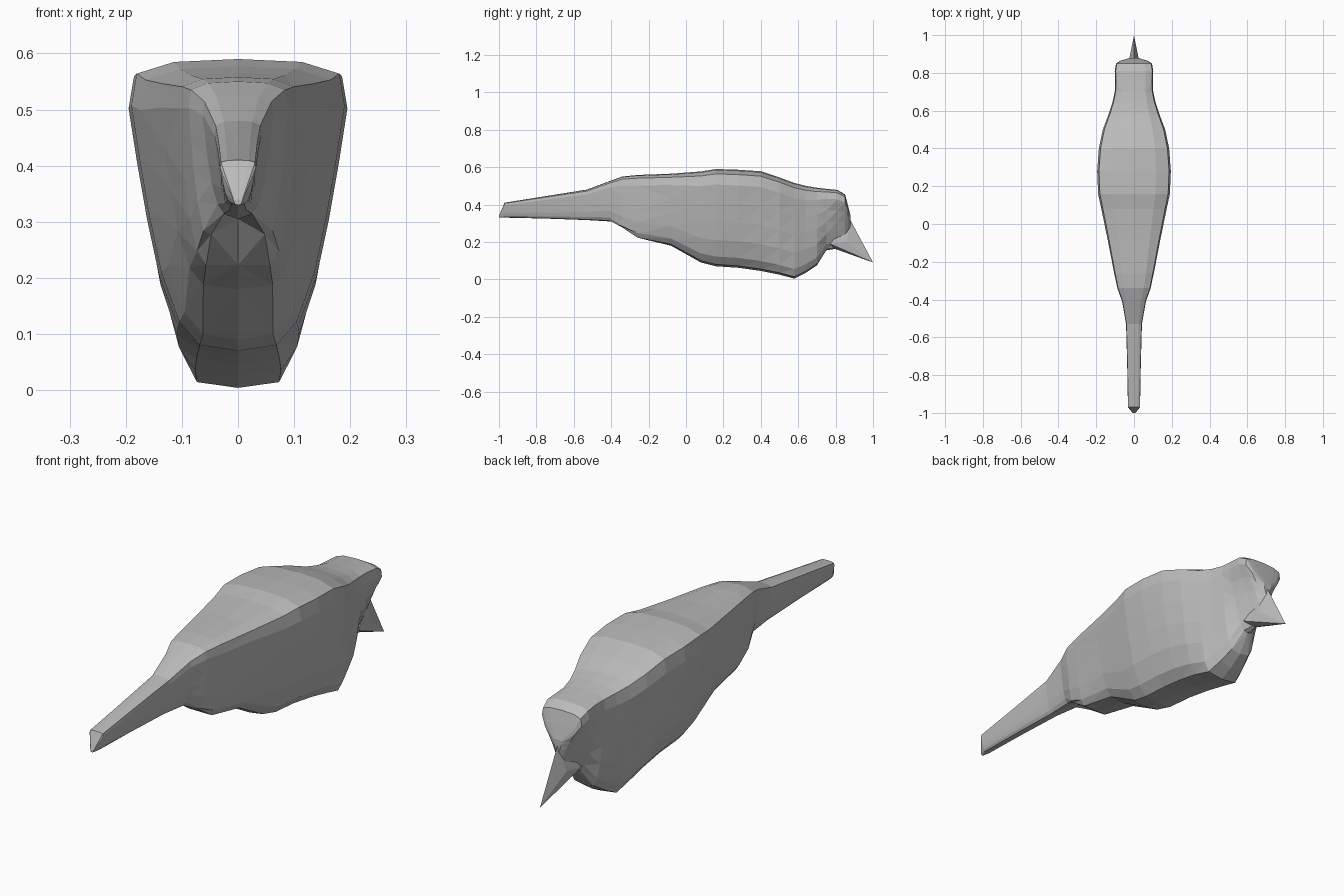
import bpy
import bmesh

default_cube = bpy.data.objects.get("Cube")
if default_cube:
    bpy.data.objects.remove(default_cube, do_unlink=True)


# One plain grey for the whole bird
grey = bpy.data.materials.new("plain grey")
grey.use_nodes = True
grey.diffuse_color = (0.5, 0.5, 0.5, 1)
grey.node_tree.nodes["Principled BSDF"].inputs["Base Color"].default_value = grey.diffuse_color


def finish(bm, name):
    """Turn a bmesh into a flat-shaded object."""
    bmesh.ops.recalc_face_normals(bm, faces=bm.faces[:])
    mesh = bpy.data.meshes.new(name)
    bm.to_mesh(mesh)
    bm.free()
    mesh.materials.append(grey)
    obj = bpy.data.objects.new(name, mesh)
    bpy.context.collection.objects.link(obj)
    return obj


# Half cross-section from keel to spine: share of width, share of height
HALF = [(0, 0), (.36, .02), (.55, .1), (.72, .27), (.83, .46), (.92, .65),
        (1, .84), (.95, .95), (.6, .99), (0, 1)]
SHOULDER = 6

# Stations: y, top, bottom, half width, pinch of the lower half, keel notch
STATIONS = [
    (-1, .34, .33, .008, 1, 0),
    (-.97, .41, .33, .032, 1, 0),
    (-.75, .445, .325, .036, 1, 0),
    (-.53, .48, .317, .042, 1, 0),
    (-.41, .525, .31, .063, .9, 0),
    (-.34, .55, .255, .088, .6, .05),
    (-.26, .558, .213, .105, .6, .01),
    (-.08, .565, .18, .14, .8, 0),
    (.08, .577, .09, .173, 1, 0),
    (.16, .59, .07, .19, 1, 0),
    (.28, .586, .062, .195, 1, 0),
    (.4, .578, .045, .186, .9, 0),
    (.5, .545, .025, .165, .75, 0),
    (.58, .515, .004, .135, .6, 0),
    (.64, .5, .035, .115, .65, 0),
    (.7, .49, .075, .102, .8, 0),
    (.75, .484, .155, .1, 1.6, 0),
    (.81, .478, .165, .102, 3, 0),
    (.85, .455, .18, .095, 4, 0),
    (.865, .4, .22, .07, 4, 0),
    (.88, .34, .28, .02, 2, 0),
]


def half_section(top, bottom, width, pinch, notch):
    points = []
    for i, (u, v) in enumerate(HALF):
        spread = u ** pinch if i < SHOULDER else u
        z = bottom + v * (top - bottom)
        if i < 2:
            z += notch / (i * 2 + 1)
        points.append((width * spread, z))
    return points


def build_body():
    bm = bmesh.new()
    rings = []
    for y, *shape in STATIONS:
        half = half_section(*shape)
        outline = half + [(-x, z) for x, z in half[-2:0:-1]]
        rings.append([bm.verts.new((x, y, z)) for x, z in outline])
    # Skin neighbouring sections and close both ends
    for first, second in zip(rings, rings[1:]):
        for i in range(len(first)):
            j = (i + 1) % len(first)
            bm.faces.new((first[i], first[j], second[j], second[i]))
    bm.faces.new(rings[0])
    bm.faces.new(rings[-1])
    # Facet the skin along the shorter diagonals
    bmesh.ops.triangulate(bm, faces=bm.faces[:], quad_method='SHORT_EDGE')
    return finish(bm, "body_head_and_tail")


def build_beak():
    bm = bmesh.new()
    tip, brow, chin = (0, 1, .09), (0, .88, .315), (0, .8, .162)
    for point in (tip, brow, chin):
        bm.verts.new(point)
    # Cheek corners on both sides
    for side in (-1, 1):
        bm.verts.new((side * .028, .86, .2))
        bm.verts.new((side * .04, .77, .19))
    bmesh.ops.convex_hull(bm, input=bm.verts[:])
    return finish(bm, "beak")


build_body()
build_beak()
